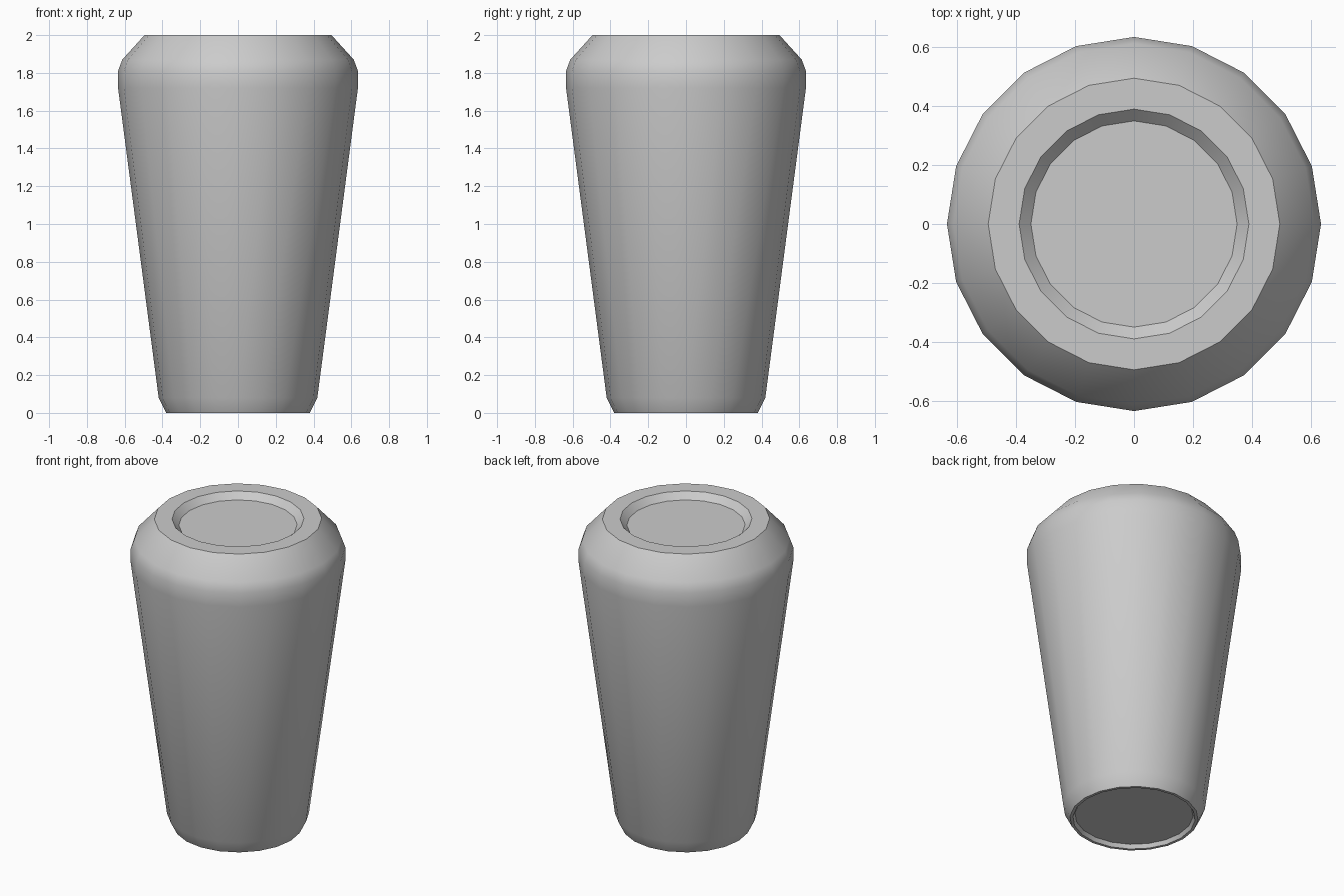
import bpy, bmesh, math

if "Cube" in bpy.data.objects:
    bpy.data.objects.remove(bpy.data.objects["Cube"])

SIDES = 20

# Half profile (radius, height): recessed base, tapered wall, shoulder, recessed lid
profile = [
    (0.35, 0.025), (0.362, 0.0), (0.38, 0.0), (0.42, 0.08),
    (0.635, 1.72), (0.635, 1.81), (0.613, 1.87), (0.495, 2.0),
    (0.39, 2.0), (0.35, 1.96),
]

# Revolve the profile into rings and bridge them
bm = bmesh.new()
rings = []
for r, z in profile:
    rings.append([bm.verts.new((r * math.cos(2 * math.pi * i / SIDES),
                                r * math.sin(2 * math.pi * i / SIDES), z))
                  for i in range(SIDES)])
for low, high in zip(rings, rings[1:]):
    for i in range(SIDES):
        j = (i + 1) % SIDES
        bm.faces.new((low[i], low[j], high[j], high[i]))

# Flat recess floors at both ends
bm.faces.new(rings[0][::-1])
bm.faces.new(rings[-1])
bmesh.ops.recalc_face_normals(bm, faces=bm.faces[:])

mesh = bpy.data.meshes.new("tapered_cup")
bm.to_mesh(mesh)
bm.free()
cup = bpy.data.objects.new("tapered_cup", mesh)
bpy.context.collection.objects.link(cup)

# Smooth wall, crisp rims
bpy.context.view_layer.objects.active = cup
cup.select_set(True)
bpy.ops.object.shade_smooth_by_angle(angle=math.radians(30))
